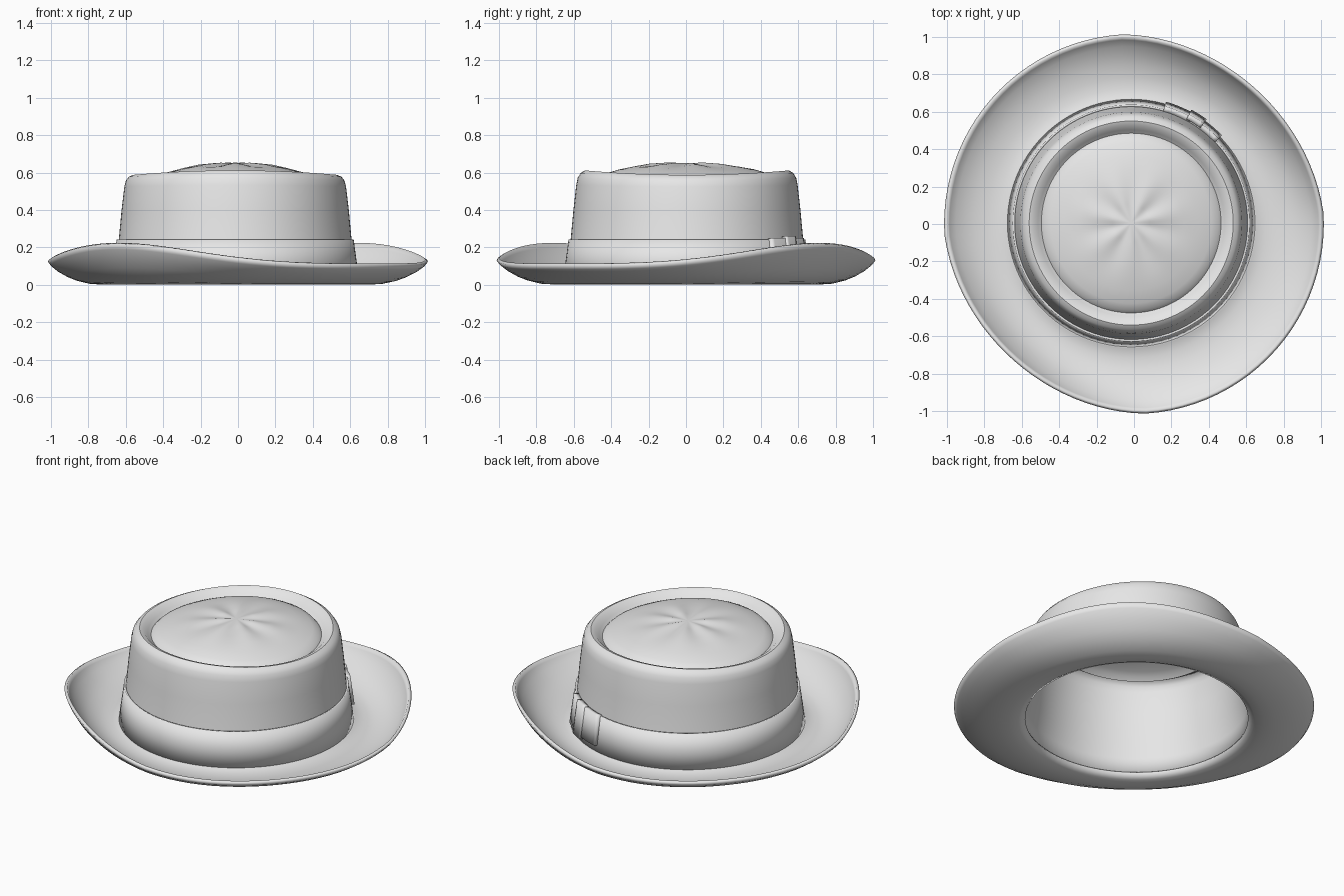
import bpy
import math
from math import sin, cos, radians, tau

cube = bpy.data.objects.get("Cube")
if cube:
    bpy.data.objects.remove(cube, do_unlink=True)

# One plain felt colour
felt = bpy.data.materials.new("light_grey_felt")
felt.use_nodes = True
grey = (0.8, 0.8, 0.8, 1)
felt.diffuse_color = grey
felt.node_tree.nodes["Principled BSDF"].inputs["Base Color"].default_value = grey

CENTRE = (-0.015, 0.005)      # the crown sits slightly off the brim's centre


def lathe(name, profile, shape, thickness, start=0.0, end=tau, steps=96):
    """Turn a profile (listed from outside to inside), bend it and thicken it inwards."""
    full = end - start > tau - 0.001
    columns = steps if full else steps + 1
    verts, faces, rings = [], [], []
    for r, z in profile:
        if r == 0:
            rings.append([len(verts)] * columns)
            verts.append(shape(0.0, r, z))
            continue
        rings.append(range(len(verts), len(verts) + columns))
        for i in range(columns):
            verts.append(shape(start + (end - start) * i / steps, r, z))
    for low, high in zip(rings, rings[1:]):
        for i in range(steps):
            j = (i + 1) % columns
            loop = [low[i], low[j], high[j], high[i]]
            faces.append(list(dict.fromkeys(loop)))
    mesh = bpy.data.meshes.new(name)
    mesh.from_pydata(verts, [], faces)
    mesh.materials.append(felt)
    obj = bpy.data.objects.new(name, mesh)
    bpy.context.collection.objects.link(obj)
    bpy.ops.object.select_all(action="DESELECT")
    obj.select_set(True)
    bpy.context.view_layer.objects.active = obj
    bpy.ops.object.shade_smooth_by_angle(angle=radians(35))
    solid = obj.modifiers.new("thickness", "SOLIDIFY")
    solid.thickness = thickness
    solid.offset = -1
    return obj


def crown_shape(a, r, z):
    # The rim is a little lower at the sides; faint creases fan out over the top
    rim = max(0.0, 1 - abs(z - 0.6) / 0.1) * min(1, r / 0.5)
    z -= 0.012 * rim * cos(2 * a)
    if 0 < r < 0.3:
        z += 0.006 * sin(7 * a) * sin(math.pi * r / 0.3)
    return (CENTRE[0] + r * cos(a), CENTRE[1] + r * sin(a), z)


def brim_shape(a, r, z):
    # The edge curls up at two opposite corners
    wave = cos(2 * (a - radians(48)))
    t = min(1, max(0, (r - 0.68) / 0.32)) ** 2
    z += 0.11 * ((1 + wave) / 2) ** 2 * t
    shift = min(1, (1 - r) / 0.33)
    r -= 0.045 * max(0, wave) * t
    return (CENTRE[0] * shift + r * cos(a), CENTRE[1] * shift + r * sin(a), z)


# Tapered crown with a rolled rim, a groove and a domed top
lathe("crown", [(0.65, 0.035), (0.64, 0.13), (0.622, 0.24), (0.607, 0.4),
                (0.592, 0.53), (0.584, 0.565), (0.568, 0.588), (0.545, 0.6),
                (0.52, 0.592), (0.498, 0.57), (0.48, 0.556), (0.465, 0.572),
                (0.43, 0.588), (0.36, 0.61), (0.28, 0.628), (0.2, 0.64),
                (0.1, 0.648), (0, 0.651)], crown_shape, 0.015)

# Wide curling brim
lathe("brim", [(1.0, 0.115), (0.985, 0.097), (0.95, 0.074), (0.9, 0.051),
               (0.85, 0.035), (0.78, 0.022), (0.72, 0.02), (0.67, 0.028),
               (0.635, 0.045)], brim_shape, 0.018)

# Ribbon around the foot of the crown
def ribbon(lift, low, high):
    wall = lambda z: 0.655 - 0.135 * (z - 0.035)
    return [(wall(z) + lift, z) for z in (low, (low + high) / 2, high)]


lathe("hat_band", ribbon(0.006, 0.03, 0.243), crown_shape, 0.012)

# Flat pleated bow on the band
for i, (a0, a1, low, high, lift) in enumerate([(44, 56, 0.07, 0.25, 0.024),
                                               (54, 62, 0.06, 0.262, 0.034),
                                               (60, 74, 0.07, 0.25, 0.024)]):
    lathe("bow_pleat_%d" % (i + 1), ribbon(lift, low, high), crown_shape, 0.03,
          radians(a0), radians(a1), 6)
